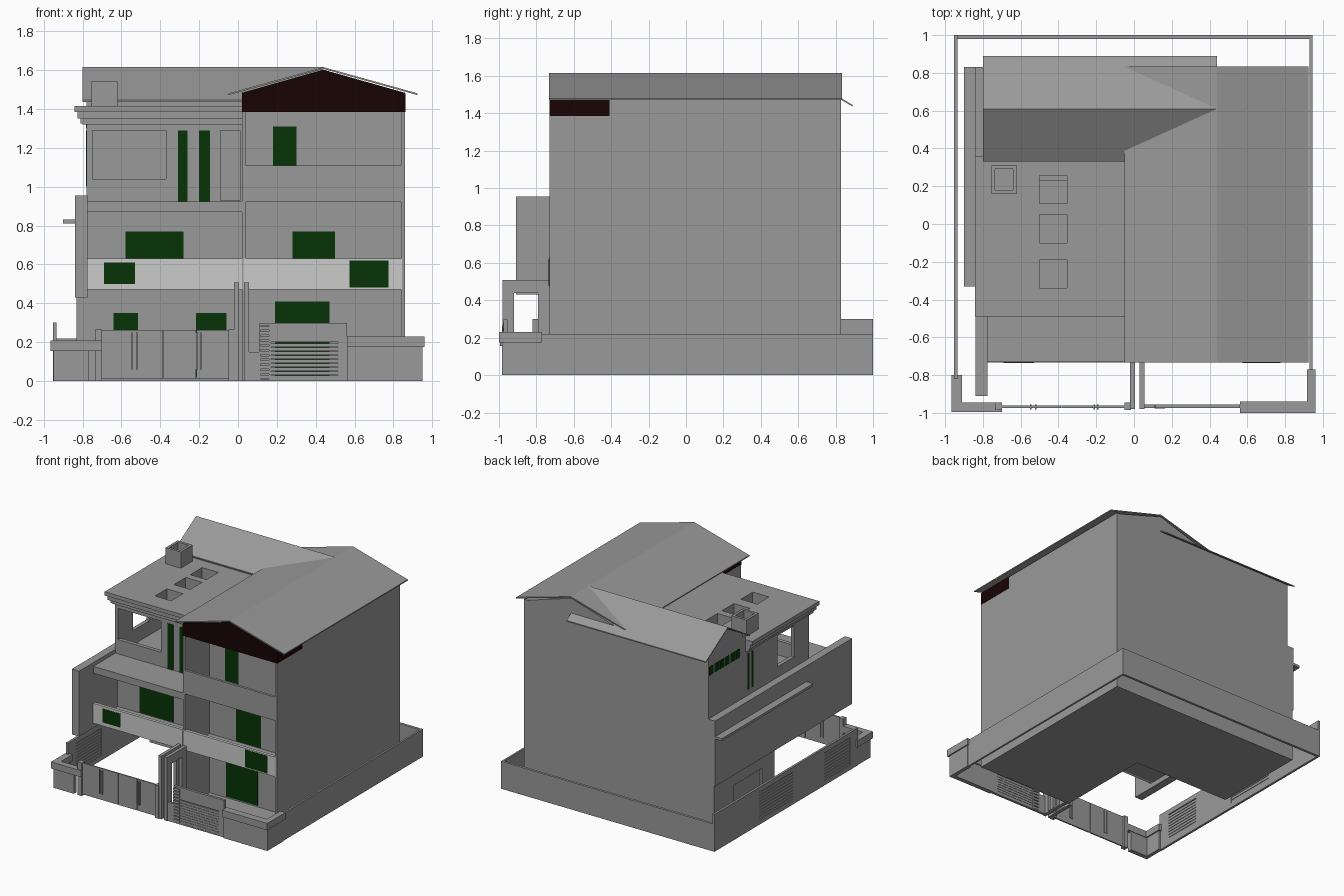
import bpy, bmesh
from mathutils import Vector


def mat(name, rgb):
    m = bpy.data.materials.new(name)
    m.diffuse_color = (*rgb, 1)
    return m


GREY = mat("grey_render", (0.32, 0.32, 0.32))
GLASS = mat("green_glass", (0.002, 0.034, 0.002))
RED = mat("dark_red_trim", (0.009, 0.001, 0.001))
PALE = mat("pale_render", (0.8, 0.8, 0.8))


def finish(name, bm, m=None):
    bmesh.ops.recalc_face_normals(bm, faces=bm.faces)
    me = bpy.data.meshes.new(name)
    bm.to_mesh(me)
    bm.free()
    ob = bpy.data.objects.new(name, me)
    bpy.context.collection.objects.link(ob)
    me.materials.append(m or GREY)
    return ob


def add_box(bm, x0, x1, y0, y1, z0, z1):
    vs = bmesh.ops.create_cube(bm, size=1)["verts"]
    for v in vs:
        v.co = Vector((x0 + (v.co.x + .5) * (x1 - x0),
                       y0 + (v.co.y + .5) * (y1 - y0),
                       z0 + (v.co.z + .5) * (z1 - z0)))


def boxes(name, dims, m=None):
    bm = bmesh.new()
    for d in dims:
        add_box(bm, *d)
    return finish(name, bm, m)


def box(name, *d, m=None):
    return boxes(name, [d], m)


def prism(name, profile, axis, a, b, m=None):
    """Extrude a (horizontal, z) profile along x or y."""
    bm = bmesh.new()
    pt = (lambda h, z: (h, a, z)) if axis == "y" else (lambda h, z: (a, h, z))
    f = bm.faces.new([bm.verts.new(pt(h, z)) for h, z in profile])
    ext = bmesh.ops.extrude_face_region(bm, geom=[f])
    d = Vector((0, b - a, 0)) if axis == "y" else Vector((b - a, 0, 0))
    bmesh.ops.translate(bm, vec=d, verts=[v for v in ext["geom"] if isinstance(v, bmesh.types.BMVert)])
    return finish(name, bm, m)


def cut(ob, holes):
    """Cut box-shaped holes and bake the result."""
    cutter = boxes("cutter", holes)
    cutter.hide_render = True
    mod = ob.modifiers.new("holes", "BOOLEAN")
    mod.operation, mod.object, mod.solver = "DIFFERENCE", cutter, "EXACT"
    ev = ob.evaluated_get(bpy.context.evaluated_depsgraph_get())
    me = bpy.data.meshes.new_from_object(ev)
    ob.modifiers.clear()
    ob.data = me
    bpy.data.objects.remove(cutter)


# Right half: core, side walls and floor slabs forming three front loggias
box("right_core", .02, .86, -.42, .83, 0, 1.48)
boxes("right_side_walls", [(.84, .86, -.73, -.42, 0, 1.39), (.02, .04, -.73, -.42, 0, 1.39)])
boxes("right_floor_slabs", [(.02, .86, -.729, -.42, z0, z1) for z0, z1 in ((0, .01), (.47, .485), (.92, .94))])
box("right_upper_parapet", .04, .84, -.73, -.71, .94, 1.11)
prism("front_gable", [(.02, 1.385), (.86, 1.385), (.86, 1.483), (.44, 1.602), (.02, 1.483)],
      "y", -.731, -.41, RED)
box("gable_side_trim", .85, .862, -.73, -.41, 1.385, 1.48, m=RED)
prism("rear_gable", [(.02, 1.47), (.86, 1.47), (.44, 1.6)], "y", -.41, .83)

# Left half: ground rooms behind an open carport, first floor, top floor
ground = box("left_ground_rooms", -.83, .03, .06, .83, 0, .475)
cut(ground, [(-.9, -.81, .22, .58, .1, .34)])
box("left_first_floor", -.78, .03, -.42, .83, .47, .925)
boxes("left_floor_slabs", [(-.78, .03, -.729, -.42, .47, .485), (-.78, .03, -.73, -.42, .87, .925)])
boxes("left_top_rooms", [(-.78, .03, .23, .83, .92, 1.33), (-.78, .03, .36, .83, 1.33, 1.44)])
prism("left_end_gable", [(.39, 1.43), (.83, 1.43), (.83, 1.475), (.61, 1.6), (.39, 1.475)], "x", -.78, .1)

# Covered roof terrace with open front and side
front = box("terrace_front_wall", -.78, .02, -.45, -.42, .92, 1.33)
cut(front, [(-.75, -.37, -.6, -.3, 1.04, 1.29), (-.09, .01, -.6, -.43, .93, 1.29)])
side = box("terrace_side_wall", -.78, -.75, -.42, .23, .92, 1.33)
cut(side, [(-.9, -.6, -.26, -.05, 1.04, 1.29)])

# Stepped cornice and flat roof with three skylight openings
roof = box("flat_roof", -.80, .02, -.46, .36, 1.32, 1.415)
cut(roof, [(-.5, -.355, y, y + .15, 1.2, 1.6) for y in (-.34, -.1, .108)])
steps = ((-.81, -.465, 1.325, 1.35), (-.825, -.478, 1.35, 1.385), (-.842, -.49, 1.385, 1.415))
boxes("cornice_front", [(x, .02, y, -.45, z0, z1) for x, y, z0, z1 in steps])
boxes("cornice_side", [(x, -.77, y, .36, z0, z1) for x, y, z0, z1 in steps])
chimney = box("chimney", -.755, -.62, .16, .31, 1.4, 1.545)
cut(chimney, [(-.735, -.64, .18, .29, 1.43, 1.7)])

# Crossing pitched roofs
T = .009
prism("main_roof", [(-.05, 1.48), (.44, 1.615), (.925, 1.48), (.925, 1.48 - T), (.44, 1.615 - T), (-.05, 1.48 - T)],
      "y", -.733, .835)
prism("side_wing_roof", [(.33, 1.445), (.61, 1.615), (.89, 1.445), (.89, 1.445 - T), (.61, 1.615 - T), (.33, 1.445 - T)],
      "x", -.8, .44)

# Left flank screen wall with narrow ledge
box("flank_wall", -.84, -.775, -.91, .83, .43, .955)
box("flank_ledge", -.9, -.84, -.33, .83, .81, .83)

# Pale balcony parapets with glass panels
boxes("balcony_parapets", [(-.775, .02, -.733, -.71, .47, .63), (.028, .845, -.733, -.71, .47, .63)], PALE)
boxes("parapet_panels", [(-.69, -.53, -.735, -.72, .5, .61), (.575, .775, -.735, -.72, .48, .62)], GLASS)

# Windows and doors
boxes("front_windows", [
    (.18, .30, -.424, -.41, .95, 1.31), (.28, .50, -.424, -.41, .49, .77),
    (.19, .47, -.424, -.41, .02, .41), (-.58, -.28, -.424, -.41, .49, .77),
    (-.31, -.26, -.454, -.44, .925, 1.29), (-.20, -.145, -.454, -.44, .925, 1.29),
    (-.64, -.515, .055, .07, .02, .35), (-.215, -.06, .055, .07, .02, .35)], GLASS)
boxes("side_windows", [(-.782, -.77, .43 + i * .067, .485 + i * .067, 1.3, 1.37) for i in range(6)]
      + [(-.782, -.77, y, y + .025, 1.0, 1.29) for y in (.26, .31)], GLASS)

# Perimeter walls
boxes("back_and_right_walls", [(-.95, .945, .98, 1, 0, .22), (.93, .945, -.8, 1, 0, .22)])
left = box("left_boundary_wall", -.953, -.935, -.82, 1, 0, .3)
cut(left, [(-1, -.9, 0, .43, .04, .26), (-1, -.9, -.72, -.4, .04, .26)])
boxes("left_wall_louvres", [(-.95, -.938, y0, y1, .042 + i * .024, .062 + i * .024)
                            for y0, y1 in ((0, .43), (-.72, -.4)) for i in range(9)])
boxes("front_left_wall", [(-.95, -.77, -.985, -.95, 0, .16), (-.95, -.92, -.985, -.81, 0, .16),
                          (-.965, -.7, -.995, -.945, .155, .208), (-.965, -.91, -.995, -.8, .155, .208)])
boxes("front_right_wall", [(.56, .95, -.985, -.95, 0, .18), (.92, .95, -.985, -.78, 0, .18),
                           (.56, .96, -1, -.94, .175, .23), (.915, .96, -1, -.77, .175, .23)])

# Driveway gate with posts and handles
boxes("gate_posts", [(-.735, -.7, -.985, -.945, 0, .265), (-.05, -.015, -.985, -.945, 0, .265)])
boxes("driveway_gate", [(x0, x1, -.973, -.962, .01, .262) for x0, x1 in ((-.7, -.387), (-.383, -.217), (-.213, -.05))])
boxes("gate_handles", [(x, x + .008, -.982, -.955, .06, .25) for x in (-.55, -.525, -.215, -.195)])

# Twin portal frames between gate and house
for n, x in enumerate((-.02, .03)):
    portal = box("entry_portal_%d" % n, x, x + .026, -.98, -.73, 0, .508)
    cut(portal, [(x - .1, x + .1, -.92, -.79, .01, .44)])

# Right pedestrian gate: framed wall, louvres, slatted pier
box("entry_low_wall", .055, .115, -.975, -.955, 0, .15)
gate = box("louvre_gate_frame", .11, .56, -.975, -.955, 0, .298)
cut(gate, [(.17, .515, -1, -.9, .01, .2), (.115, .16, -1, -.9, .01, .285)])
boxes("gate_louvres", [(.165, .52, -.973, -.96, .01 + i * .0205, .0285 + i * .0205) for i in range(9)])
boxes("pier_slats", [(.108, .165, -.978, -.955, .012 + i * .025, .03 + i * .025) for i in range(11)])
